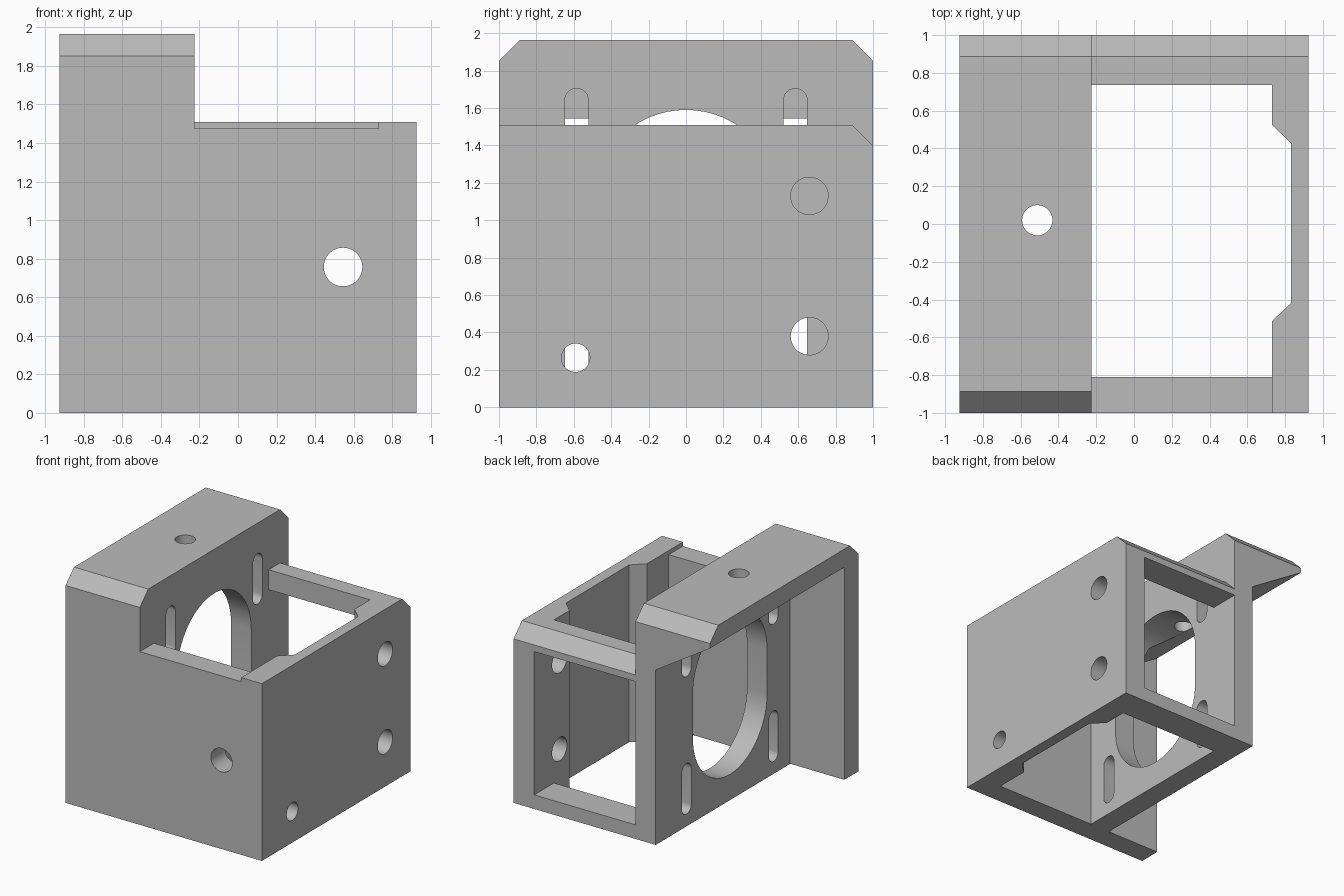
import bpy, bmesh, math
from mathutils import Vector

cube = bpy.data.objects.get("Cube")
if cube:
    bpy.data.objects.remove(cube, do_unlink=True)


def prism(name, axis, outline, start, end):
    """Extrude a 2D outline along an axis; the outline uses the other two axes in order."""
    def place(p, d):
        u, v = p
        return {"x": (d, u, v), "y": (u, d, v), "z": (u, v, d)}[axis]
    bm = bmesh.new()
    face = bm.faces.new([bm.verts.new(place(p, start)) for p in outline])
    grown = bmesh.ops.extrude_face_region(bm, geom=[face])["geom"]
    shift = Vector(place((0, 0), end - start))
    bmesh.ops.translate(bm, vec=shift, verts=[g for g in grown if isinstance(g, bmesh.types.BMVert)])
    bmesh.ops.recalc_face_normals(bm, faces=bm.faces)
    mesh = bpy.data.meshes.new(name)
    bm.to_mesh(mesh)
    bm.free()
    obj = bpy.data.objects.new(name, mesh)
    bpy.context.collection.objects.link(obj)
    return obj


def rect(u0, u1, v0, v1):
    return [(u0, v0), (u1, v0), (u1, v1), (u0, v1)]


def slot(u, low, high, r, n=32):
    """Upright rounded slot; low and high are the centres of its end arcs."""
    pts = []
    for centre, begin in ((high, 0), (low, math.pi)):
        for i in range(n + 1):
            a = begin + math.pi * i / n
            pts.append((u + r * math.cos(a), centre + r * math.sin(a)))
    return pts


def circle(u, v, r, n=64):
    return [(u + r * math.cos(math.tau * i / n), v + r * math.sin(math.tau * i / n)) for i in range(n)]


# Main dimensions
W, D, TOP, LOW = 0.925, 1.0, 1.965, 1.51
PLATE_IN, PLATE_OUT = -0.225, -0.415
WALL_IN, FRONT_IN, BACK_IN = 0.73, -0.81, 0.735
CH = 0.113

# Stepped solid body
body = prism("motor_bracket", "y", [
    (-W, 0), (W, 0), (W, LOW), (PLATE_IN, LOW), (PLATE_IN, TOP), (-W, TOP)], -D, D)


def cut(axis, outline, start, end):
    cutter = prism("cutter", axis, outline, start, end)
    cutter.hide_render = True
    mod = body.modifiers.new("cut", "BOOLEAN")
    mod.operation = "DIFFERENCE"
    mod.solver = "EXACT"
    mod.object = cutter
    bpy.context.view_layer.objects.active = body
    bpy.ops.object.modifier_apply(modifier=mod.name)
    bpy.data.objects.remove(cutter, do_unlink=True)


# Central cavity, open above and below, with a relief in the side wall
cut("z", [(PLATE_IN, FRONT_IN), (WALL_IN, FRONT_IN), (WALL_IN, -0.515), (0.83, -0.42),
          (0.83, 0.43), (WALL_IN, 0.525), (WALL_IN, BACK_IN), (PLATE_IN, BACK_IN)], -0.2, 1.7)

# Back window and lowered front rim
cut("y", rect(PLATE_IN, WALL_IN, 0.12, 1.34), 0.6, 1.2)
cut("y", rect(PLATE_IN, WALL_IN, 1.475, 1.7), -1.2, -0.7)

# Open bay under the sloping underside of the overhang
cut("y", [(-1.1, -0.2), (PLATE_OUT, -0.2), (PLATE_OUT, 1.49), (-W, 1.81), (-1.1, 1.92)], FRONT_IN, 1.2)

# Top chamfers
for side, height, start in ((-1, TOP, -1.1), (1, TOP, -1.1), (1, LOW, PLATE_IN)):
    e = 0.08
    cut("x", [(side * (D - CH - e), height + e), (side * (D + e), height - CH - e),
              (side * (D + e), height + e)], start, 1.1)

# Plate openings: large oval and four mounting slots
cut("x", slot(0, 0.72, 1.09, 0.5), -0.6, -0.1)
for y in (-0.585, 0.585):
    for low, high in ((0.168, 0.472), (1.338, 1.642)):
        cut("x", slot(y, low, high, 0.063, 12), -0.5, -0.1)

# Round holes in the side wall, front wall and top
for y, z, r in ((0.66, 1.13, 0.1), (0.66, 0.38, 0.1), (-0.59, 0.265, 0.076)):
    cut("x", circle(y, z, r), 0.5, 1.1)
cut("y", circle(0.545, 0.757, 0.1), -1.2, -0.6)
cut("z", circle(-0.512, 0.02, 0.08), 1.3, 2.2)

# Grey material
grey = bpy.data.materials.new("grey")
grey.use_nodes = True
colour = (0.5, 0.5, 0.5, 1)
grey.diffuse_color = colour
grey.node_tree.nodes["Principled BSDF"].inputs["Base Color"].default_value = colour
body.data.materials.clear()
body.data.materials.append(grey)

bpy.ops.object.select_all(action="DESELECT")
body.select_set(True)
bpy.context.view_layer.objects.active = body
bpy.ops.object.shade_smooth_by_angle(angle=math.radians(25))
